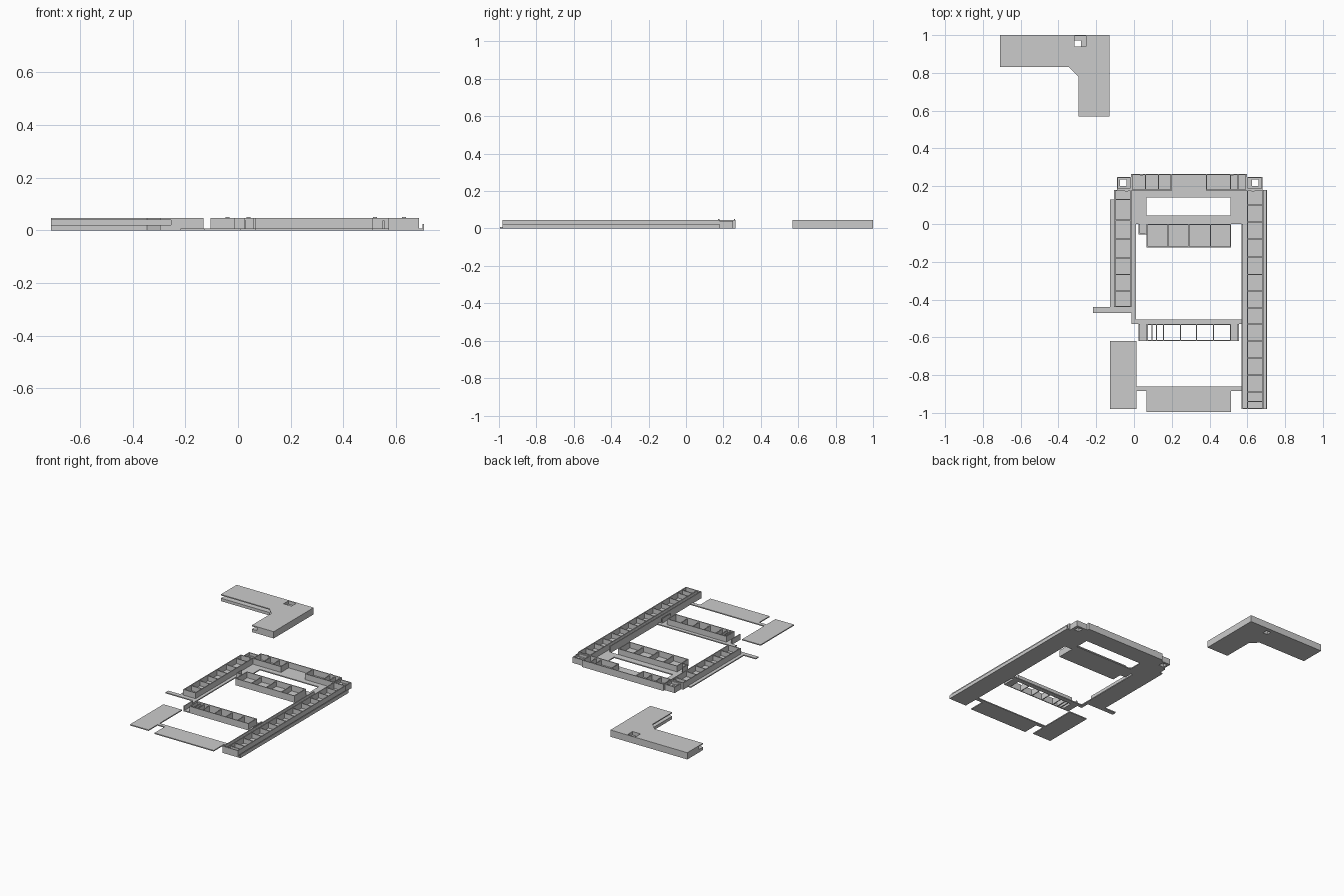
import bpy, bmesh

if "Cube" in bpy.data.objects:
    bpy.data.objects.remove(bpy.data.objects["Cube"])

H, F, T = 0.046, 0.007, 0.006   # wall height, floor plate thickness, wall thickness


def prism(name, pts, z0, z1):
    bm = bmesh.new()
    face = bm.faces.new([bm.verts.new((x, y, z0)) for x, y in pts])
    ext = bmesh.ops.extrude_face_region(bm, geom=[face])
    for v in [g for g in ext["geom"] if isinstance(g, bmesh.types.BMVert)]:
        v.co.z = z1
    bmesh.ops.recalc_face_normals(bm, faces=bm.faces)
    me = bpy.data.meshes.new(name)
    bm.to_mesh(me)
    bm.free()
    ob = bpy.data.objects.new(name, me)
    bpy.context.collection.objects.link(ob)
    return ob


def box(name, x0, x1, y0, y1, z0=0.0, z1=F):
    return prism(name, [(x0, y0), (x1, y0), (x1, y1), (x0, y1)], z0, z1)


def cut(ob, cutters):
    for c in cutters:
        m = ob.modifiers.new("cut", "BOOLEAN")
        m.operation, m.solver, m.object = "DIFFERENCE", "EXACT", c
        bpy.context.view_layer.objects.active = ob
        bpy.ops.object.modifier_apply(modifier=m.name)
        bpy.data.objects.remove(c)


def tray(name, x0, x1, y0, y1, z0=F, z1=H, ribs_x=(), ribs_y=(), sides="lrfb", rib_z=0.04):
    """Upright thin walls round a rectangle, with cross ribs."""
    if "l" in sides: box(name + "_left_wall", x0, x0 + T, y0, y1, z0, z1)
    if "r" in sides: box(name + "_right_wall", x1 - T, x1, y0, y1, z0, z1)
    if "f" in sides: box(name + "_front_wall", x0 + T, x1 - T, y0, y0 + T, z0, z1)
    if "b" in sides: box(name + "_back_wall", x0 + T, x1 - T, y1 - T, y1, z0, z1)
    for x in ribs_x:
        box(name + "_rib", x - T / 2, x + T / 2, y0 + T, y1 - T, z0, rib_z)
    for y in ribs_y:
        box(name + "_rib", x0 + T, x1 - T, y - T / 2, y + T / 2, z0, rib_z)


# detached L-shaped cover, slotted along its inner edge
cover = prism("corner_cover", [(-0.71, 1.0), (-0.71, 0.83), (-0.345, 0.83), (-0.295, 0.78),
                               (-0.295, 0.57), (-0.13, 0.57), (-0.13, 1.0)], 0, H)
slot = prism("slot_cutter", [(-0.8, 0.875), (-0.8, 0.7), (-0.4, 0.7), (-0.4, 0.5),
                             (-0.255, 0.5), (-0.255, 0.875)], 0.02, 0.039)
cut(cover, [slot,
            box("recess_cutter", -0.315, -0.255, 0.94, 0.994, 0.022, 0.1),
            box("hole_cutter", -0.315, -0.28, 0.94, 0.972, -0.1, 0.1)])

# floor plates
plate = box("back_plate", -0.015, 0.597, 0.0, 0.265)
cut(plate, [box("window_cutter", 0.067, 0.51, 0.045, 0.14, -0.1, 0.1)])
for name, *r in [
        ("right_plate", 0.57, 0.705, -0.98, 0.18),
        ("left_plate", -0.128, -0.012, -0.44, 0.13),
        ("left_plate_tip", -0.105, -0.012, 0.13, 0.18),
        ("left_inner_strip", -0.012, 0.01, -0.53, 0.0),
        ("left_foot_strip", -0.218, -0.012, -0.47, -0.44),
        ("lower_left_plate", -0.128, 0.012, -0.98, -0.62),
        ("cross_strip", 0.01, 0.57, -0.53, -0.505),
        ("front_strip", 0.012, 0.57, -0.885, -0.86),
        ("front_plate", 0.067, 0.513, -0.995, -0.885),
        ("shelf_floor", 0.067, 0.513, -0.125, 0.0)]:
    box(name, *r)

# right column: trough, inner wall and low outer lip
right_ribs = (0.1, 0.01, -0.08, -0.175, -0.267, -0.355, -0.445, -0.53, -0.62, -0.71, -0.8, -0.89, -0.94)
tray("right_trough", 0.597, 0.687, -0.98, 0.18, ribs_y=right_ribs)
box("right_inner_wall", 0.57, 0.57 + T, -0.98, 0.0, F, H)
box("right_end_wall", 0.57, 0.597, -0.98, -0.974, F, H)
box("right_outer_lip", 0.699, 0.705, -0.98, 0.18, F, 0.024)

# left column
tray("left_trough", -0.105, -0.012, -0.44, 0.18, ribs_y=(0.13, 0.02, -0.08, -0.18, -0.267, -0.355))

# back trough, open at the front in the middle
tray("back_left_bay", -0.015, 0.2, 0.177, 0.265, ribs_x=(0.06, 0.13))
tray("back_right_bay", 0.38, 0.597, 0.177, 0.265, ribs_x=(0.51, 0.55))
box("back_middle_wall", 0.2, 0.38, 0.265 - T, 0.265, F, H)

# corner sockets with square holes
for name, x0, x1, hx in [("left_socket", -0.09, -0.015, -0.075), ("right_socket", 0.597, 0.68, 0.625)]:
    s = box(name, x0, x1, 0.18, 0.25, 0, 0.04)
    cut(s, [box("socket_cutter", hx, hx + 0.035, 0.2, 0.235, -0.1, 0.1),
            box("socket_recess", x0 + T, x1 - T, 0.187, 0.243, 0.022, 0.1)])

# upper shelf and its small side pocket
tray("shelf", 0.067, 0.513, -0.125, 0.0, ribs_x=(0.18, 0.29, 0.405))
box("shelf_pocket_floor", 0.025, 0.067, -0.055, 0.0)
tray("shelf_pocket", 0.025, 0.067, -0.055, 0.0, sides="lf")

# lower rack: open-bottomed with uneven ribs and side ears
tray("rack", 0.067, 0.513, -0.62, -0.53, z0=0, ribs_x=(0.095, 0.12, 0.157, 0.247, 0.331, 0.42))
for x0, x1, side in [(0.025, 0.067, "l"), (0.513, 0.555, "r")]:
    box("rack_ear", x0, x1, -0.62, -0.53)
    tray("rack_ear", x0, x1, -0.62, -0.53, z1=0.038, sides=side)

# small locating tabs on the top rim
for x, y in [(-0.04, 0.175), (0.04, 0.26), (0.52, 0.26), (0.63, 0.175)]:
    box("rim_tab", x - 0.008, x + 0.008, y - 0.003, y + 0.003, H - 0.004, H + 0.004)
